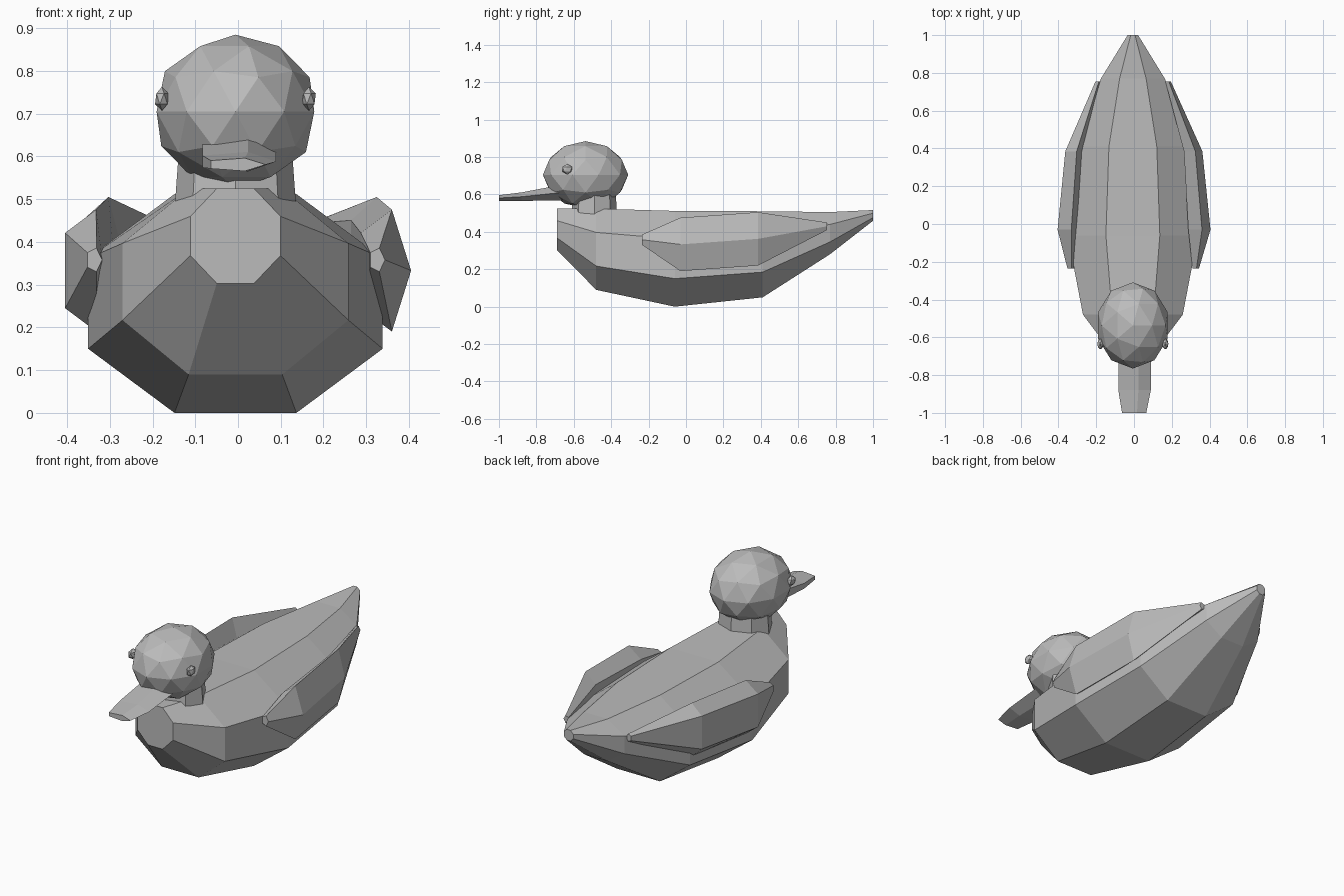
import bpy, bmesh, math

if "Cube" in bpy.data.objects:
    bpy.data.objects.remove(bpy.data.objects["Cube"])

CX = -0.006  # the parts' shared centre line

grey = bpy.data.materials.new("plain_grey")
grey.diffuse_color = (0.5, 0.5, 0.5, 1)
grey.use_nodes = True
grey.node_tree.nodes["Principled BSDF"].inputs["Base Color"].default_value = grey.diffuse_color


def finish(name, bm):
    bmesh.ops.recalc_face_normals(bm, faces=bm.faces)
    mesh = bpy.data.meshes.new(name)
    bm.to_mesh(mesh)
    bm.free()
    mesh.materials.append(grey)
    obj = bpy.data.objects.new(name, mesh)
    bpy.context.collection.objects.link(obj)
    return obj


def loft(name, sides, turn, rings):
    """Skin elliptical rings (y, centre x, centre z, radius x, radius z)."""
    bm = bmesh.new()
    loops = []
    for y, cx, cz, rx, rz in rings:
        angles = [turn + 2 * math.pi * i / sides for i in range(sides)]
        loops.append([bm.verts.new((CX + cx + rx * math.cos(a), y, cz + rz * math.sin(a)))
                      for a in angles])
    for a, b in zip(loops, loops[1:]):
        for i in range(sides):
            j = (i + 1) % sides
            bm.faces.new((a[i], a[j], b[j], b[i]))
    bm.faces.new(loops[0])
    bm.faces.new(loops[-1])
    return finish(name, bm)


def ball(name, detail, centre, radii):
    bm = bmesh.new()
    bmesh.ops.create_icosphere(bm, subdivisions=detail, radius=1)
    for v in bm.verts:
        v.co = [c + r * k for c, r, k in zip(centre, radii, v.co)]
    return finish(name, bm)


# Body: octagonal hull from breast to tail
loft("body", 8, math.pi / 8, [
    (-0.69, 0, 0.414, 0.114, 0.120),
    (-0.48, 0, 0.307, 0.286, 0.235),
    (-0.06, 0, 0.256, 0.373, 0.277),
    (0.41, 0, 0.280, 0.331, 0.249),
    (0.77, 0, 0.393, 0.183, 0.122),
    (1.00, 0, 0.488, 0.030, 0.031),
])

# Wings: five-sided slabs, same section turned the same way on both sides
for side, label in ((-1, "left"), (1, "right")):
    loft("wing_" + label, 5, 0, [
        (-0.235, side * 0.331, 0.358, 0.019, 0.029),
        (-0.03, side * 0.346, 0.333, 0.065, 0.150),
        (0.385, side * 0.314, 0.3625, 0.054, 0.150),
        (0.755, side * 0.185, 0.430, 0.016, 0.021),
    ])

# Beak: flat five-sided bill
loft("beak", 5, 0, [
    (-1.00, 0, 0.581, 0.071, 0.016),
    (-0.88, 0, 0.588, 0.095, 0.024),
    (-0.66, 0, 0.611, 0.095, 0.044),
])

# Neck: short tapered octagon sunk into the body and head
bm = bmesh.new()
bmesh.ops.create_cone(bm, cap_ends=True, segments=8, radius1=0.148, radius2=0.132, depth=0.22)
for v in bm.verts:
    v.co = (CX + v.co.x, -0.49 + 0.86 * v.co.y, 0.51 + v.co.z)
finish("neck", bm)

# Head and eyes
ball("head", 2, (CX, -0.537, 0.705), (0.194, 0.228, 0.18))
for side, label in ((-1, "left"), (1, "right")):
    ball("eye_" + label, 1, (CX + side * 0.172, -0.635, 0.735), (0.018, 0.031, 0.028))
